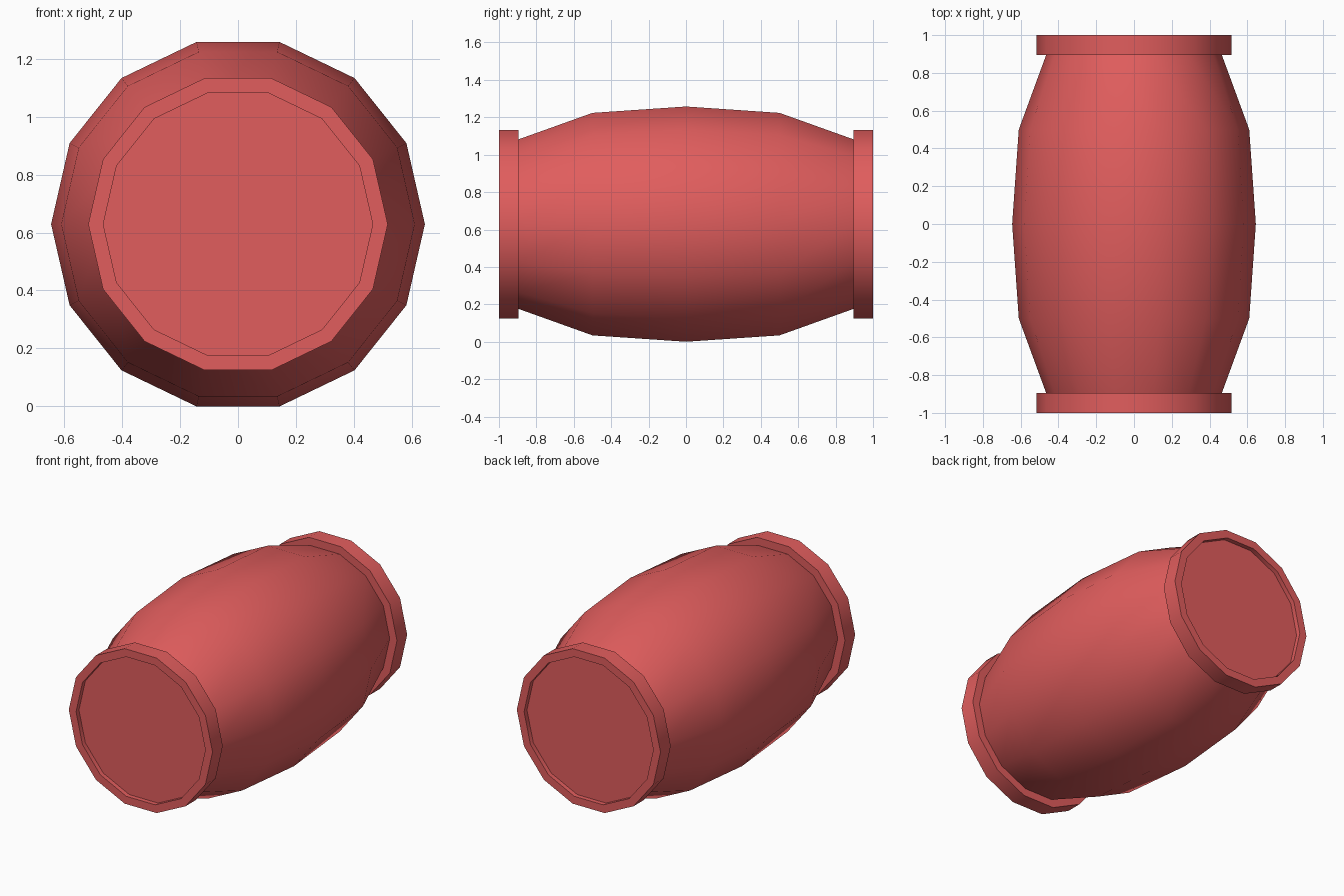
import bpy, bmesh
from math import sin, cos, tau, radians

if "Cube" in bpy.data.objects:
    bpy.data.objects.remove(bpy.data.objects["Cube"])

SIDES = 14
R_MID = 0.645
CENTRE_Z = R_MID * sin(tau * 3 / SIDES)  # lowest flat rests on z = 0

# Half profile (radius, y): middle of the body out to the recessed lid
half = [(0.61, 0.5), (0.465, 0.895), (0.517, 0.895), (0.517, 1.0),
        (0.465, 1.0), (0.465, 0.97)]
profile = [(r, -y) for r, y in reversed(half)] + [(R_MID, 0.0)] + half

# Barrel: profile revolved around the y axis, closed by a lid at each end
bm = bmesh.new()
rings = [[bm.verts.new((r * cos(tau * i / SIDES), y,
                        CENTRE_Z + r * sin(tau * i / SIDES)))
          for i in range(SIDES)] for r, y in profile]
for a, b in zip(rings, rings[1:]):
    for i in range(SIDES):
        j = (i + 1) % SIDES
        bm.faces.new((a[i], a[j], b[j], b[i]))
bm.faces.new(rings[0])
bm.faces.new(rings[-1])
bmesh.ops.recalc_face_normals(bm, faces=bm.faces)
mesh = bpy.data.meshes.new("barrel")
bm.to_mesh(mesh)
bm.free()
barrel = bpy.data.objects.new("barrel", mesh)
bpy.context.collection.objects.link(barrel)

# Red finish
red = bpy.data.materials.new("red")
red.diffuse_color = (0.75, 0.11, 0.11, 1)
red.use_nodes = True
red.node_tree.nodes["Principled BSDF"].inputs["Base Color"].default_value = red.diffuse_color
mesh.materials.append(red)

# Smooth sides, sharp rims
bpy.context.view_layer.objects.active = barrel
barrel.select_set(True)
bpy.ops.object.shade_smooth_by_angle(angle=radians(35))
